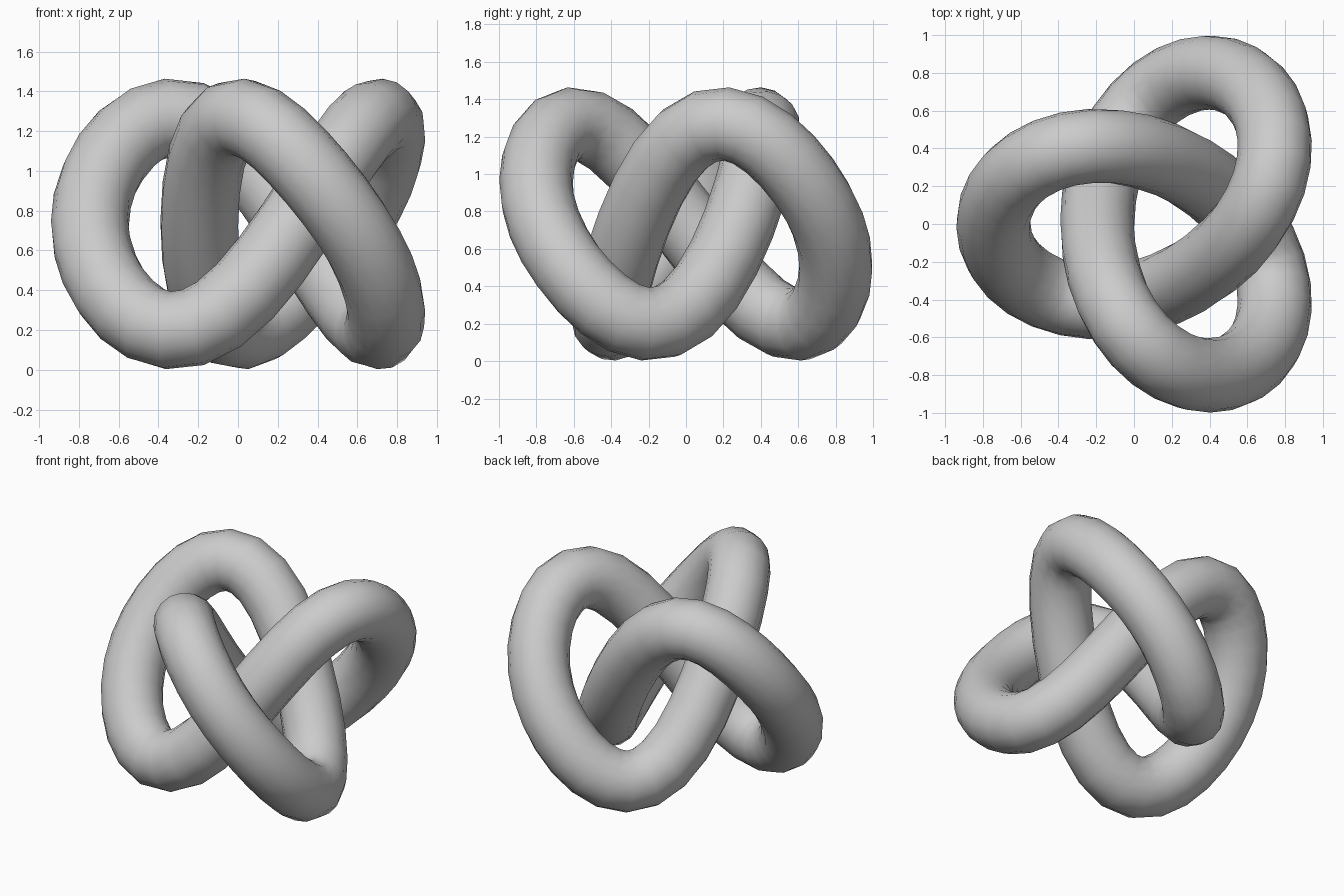
import bpy
from math import sin, cos, tau

if "Cube" in bpy.data.objects:
    bpy.data.objects.remove(bpy.data.objects["Cube"])

SEGMENTS = 66
TUBE = 0.197


def knot_point(t):
    # Three-lobed overhand loop, lobe tips in the directions 180, 60 and -60 degrees
    x = 0.13 - (0.60 * cos(2 * t) + 0.275 * cos(t))
    y = 0.60 * sin(2 * t) - 0.275 * sin(t)
    z = 0.733 + 0.523 * (sin(3 * t) - 0.114 * sin(6 * t))
    return x, y, z


# Closed centre line with a round bevel
curve = bpy.data.curves.new("trefoil_knot", 'CURVE')
curve.dimensions = '3D'
curve.bevel_depth = TUBE
curve.bevel_resolution = 6
spline = curve.splines.new('POLY')
spline.points.add(SEGMENTS - 1)
for i, p in enumerate(spline.points):
    p.co = (*knot_point(tau * i / SEGMENTS), 1)
spline.use_cyclic_u = True

knot = bpy.data.objects.new("trefoil_knot", curve)
bpy.context.collection.objects.link(knot)

# Turn the tube into a smooth mesh
bpy.context.view_layer.objects.active = knot
knot.select_set(True)
bpy.ops.object.convert(target='MESH')
bpy.ops.object.shade_smooth()
